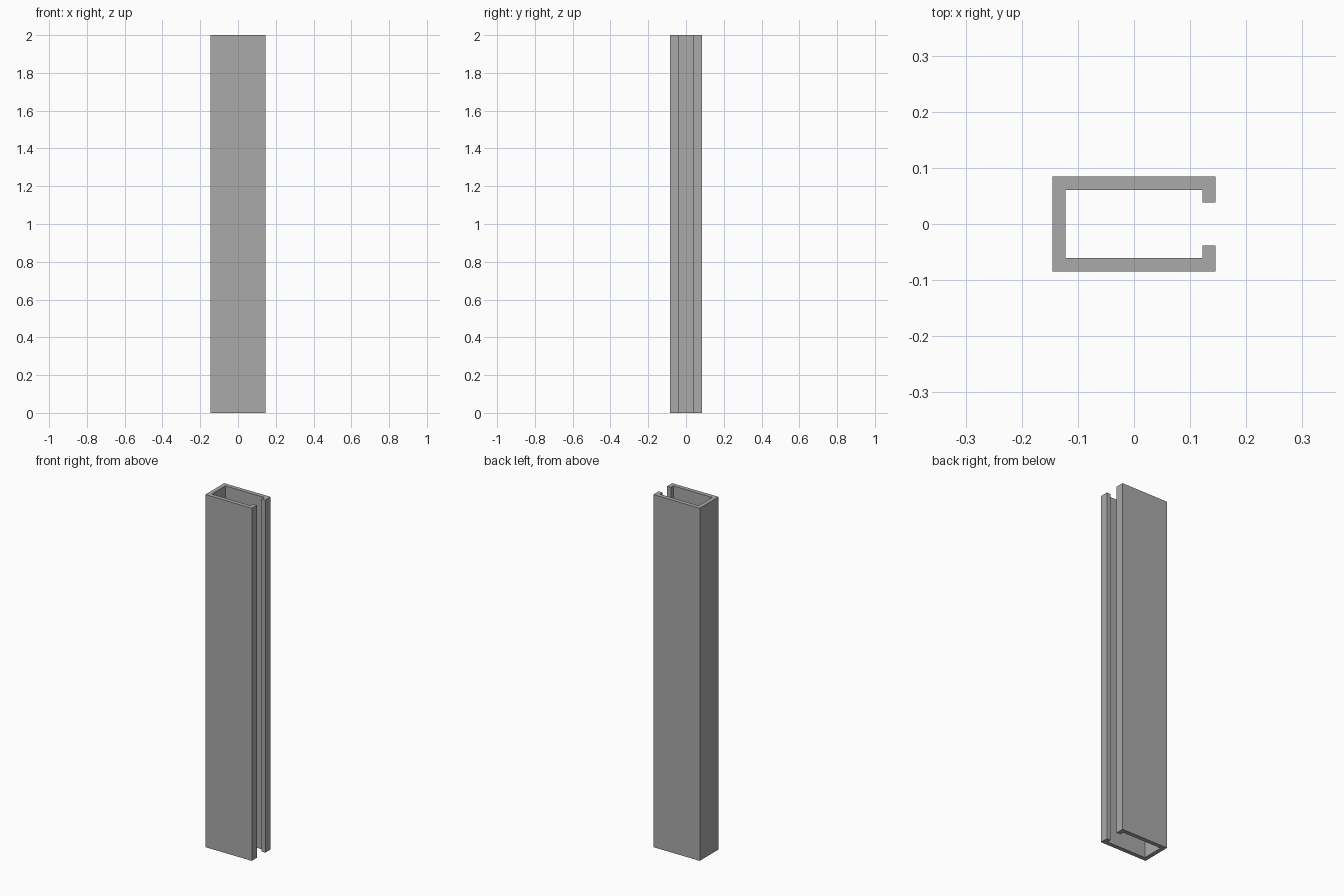
import bpy
import bmesh

cube = bpy.data.objects.get("Cube")
if cube:
    bpy.data.objects.remove(cube, do_unlink=True)

# Plain grey metal
grey = bpy.data.materials.new("grey_metal")
grey.use_nodes = True
colour = (0.4, 0.4, 0.4, 1.0)
grey.diffuse_color = colour
grey.node_tree.nodes["Principled BSDF"].inputs["Base Color"].default_value = colour

HEIGHT = 2.0
X, Y = 0.1455, 0.0845      # outer half sizes
WALL = 0.0235              # sheet thickness
SLOT = 0.038               # half width of the slot on the +x side

# Half of the lipped channel section, mirrored across y = 0
half = [(-X, Y), (X, Y), (X, SLOT), (X - WALL, SLOT),
        (X - WALL, Y - WALL), (-X + WALL, Y - WALL)]
outer_back, *rest = half
section = half + [(x, -y) for x, y in reversed(half)]

# Extrude the section upward
bm = bmesh.new()
base = bm.faces.new([bm.verts.new((x, y, 0)) for x, y in section])
walls = bmesh.ops.extrude_face_region(bm, geom=[base], use_keep_orig=True)
top = [v for v in walls["geom"] if isinstance(v, bmesh.types.BMVert)]
bmesh.ops.translate(bm, verts=top, vec=(0, 0, HEIGHT))
bmesh.ops.recalc_face_normals(bm, faces=bm.faces)

mesh = bpy.data.meshes.new("lipped_channel")
bm.to_mesh(mesh)
bm.free()
mesh.materials.append(grey)
channel = bpy.data.objects.new("lipped_channel", mesh)
bpy.context.collection.objects.link(channel)
